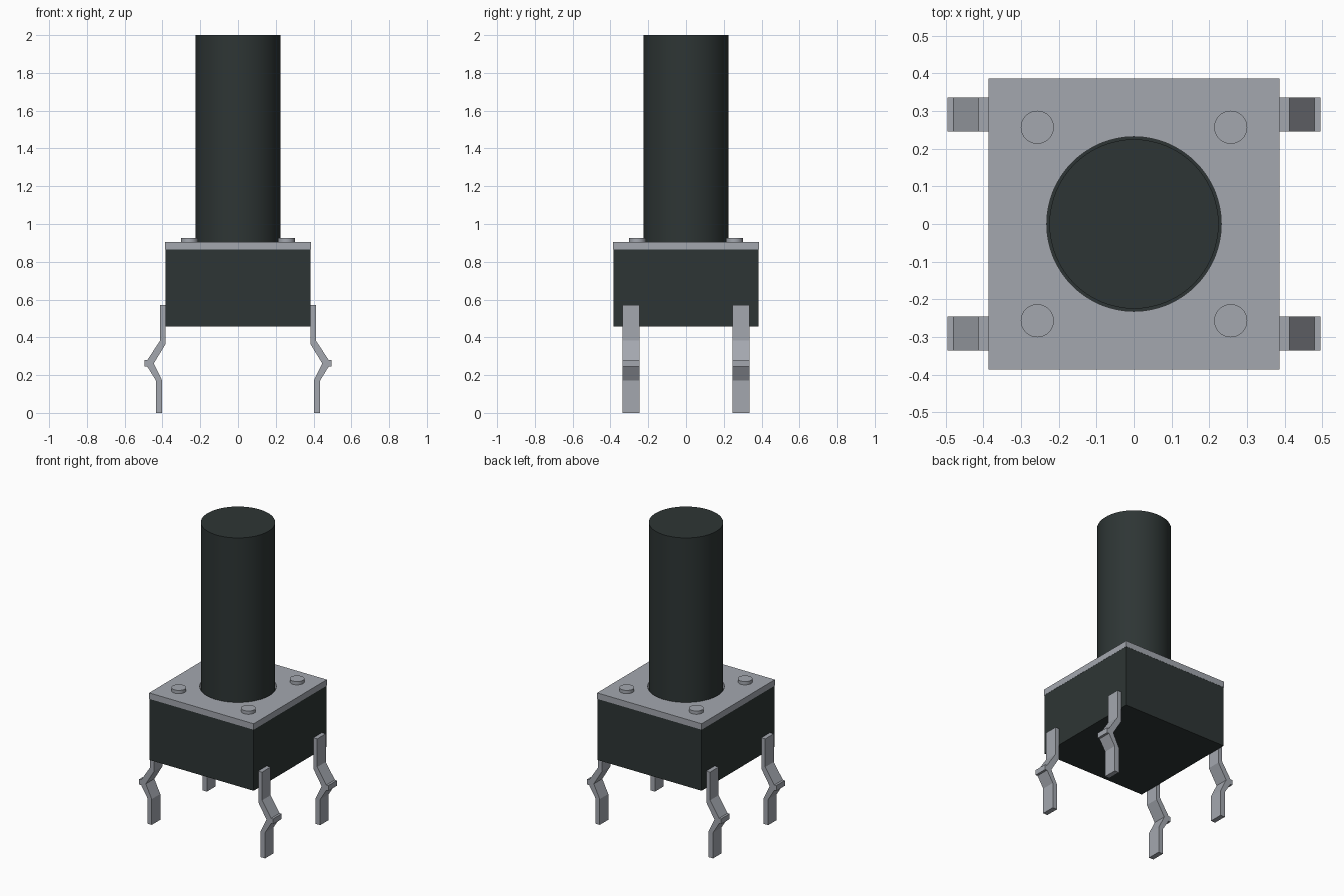
import bpy, bmesh, math
from mathutils import Matrix, Vector

if "Cube" in bpy.data.objects:
    bpy.data.objects.remove(bpy.data.objects["Cube"])


def material(name, rgb):
    m = bpy.data.materials.new(name)
    m.diffuse_color = (*rgb, 1)
    m.use_nodes = True
    m.node_tree.nodes["Principled BSDF"].inputs["Base Color"].default_value = m.diffuse_color
    return m


dark = material("dark plastic", (0.027, 0.036, 0.035))
metal = material("grey metal", (0.37, 0.39, 0.43))


def finish(name, bm, mat, smooth=False):
    bmesh.ops.recalc_face_normals(bm, faces=bm.faces)
    mesh = bpy.data.meshes.new(name)
    bm.to_mesh(mesh)
    bm.free()
    mesh.materials.append(mat)
    ob = bpy.data.objects.new(name, mesh)
    bpy.context.collection.objects.link(ob)
    if smooth:
        bpy.ops.object.select_all(action='DESELECT')
        ob.select_set(True)
        bpy.context.view_layer.objects.active = ob
        bpy.ops.object.shade_smooth_by_angle(angle=math.radians(35))
    return ob


def box(name, half, z0, z1, mat):
    bm = bmesh.new()
    bmesh.ops.create_cube(bm, size=1, matrix=Matrix.Translation((0, 0, (z0 + z1) / 2))
                          @ Matrix.Diagonal((2 * half, 2 * half, z1 - z0, 1)))
    return finish(name, bm, mat)


def cylinder(name, x, y, r, z0, z1, mat, n=64):
    bm = bmesh.new()
    bmesh.ops.create_cone(bm, cap_ends=True, segments=n, radius1=r, radius2=r, depth=z1 - z0,
                          matrix=Matrix.Translation((x, y, (z0 + z1) / 2)))
    return finish(name, bm, mat, True)


# Housing and tall plunger
box("housing", 0.385, 0.457, 0.865, dark)
cylinder("plunger", 0, 0, 0.225, 0.865, 2.0, dark)

# Cover plate with a round clearance hole
plate = box("cover_plate", 0.386, 0.865, 0.905, metal)
cutter = cylinder("hole_cutter", 0, 0, 0.232, 0.8, 1.0, metal)
cutter.hide_render = True
cutter.hide_set(True)
cut = plate.modifiers.new("hole", 'BOOLEAN')
cut.operation = 'DIFFERENCE'
cut.solver = 'EXACT'
cut.object = cutter

# Kinked leg outline (x, z), extruded along y
LEG = [(0.385, 0.57), (0.413, 0.57), (0.413, 0.382), (0.48, 0.28), (0.495, 0.28),
       (0.495, 0.245), (0.48, 0.245), (0.435, 0.172), (0.435, 0), (0.402, 0),
       (0.402, 0.172), (0.446, 0.262), (0.385, 0.362)]


def leg(name, sx, sy):
    bm = bmesh.new()
    face = bm.faces.new([bm.verts.new((sx * x, sy * 0.246, z)) for x, z in LEG])
    ext = bmesh.ops.extrude_face_region(bm, geom=[face])
    moved = [v for v in ext["geom"] if isinstance(v, bmesh.types.BMVert)]
    bmesh.ops.translate(bm, verts=moved, vec=Vector((0, sy * 0.09, 0)))
    if not face.is_valid or len(bm.faces) < len(LEG) + 2:
        # Close the starting side if the extrusion consumed it
        bmesh.ops.holes_fill(bm, edges=bm.edges, sides=0)
    finish(name, bm, metal)


# Four legs and four rivets
for sx, side in ((-1, "left"), (1, "right")):
    for sy, end in ((-1, "front"), (1, "back")):
        leg(f"leg_{end}_{side}", sx, sy)
        cylinder(f"rivet_{end}_{side}", sx * 0.257, sy * 0.257, 0.044, 0.9, 0.927, metal, 32)
